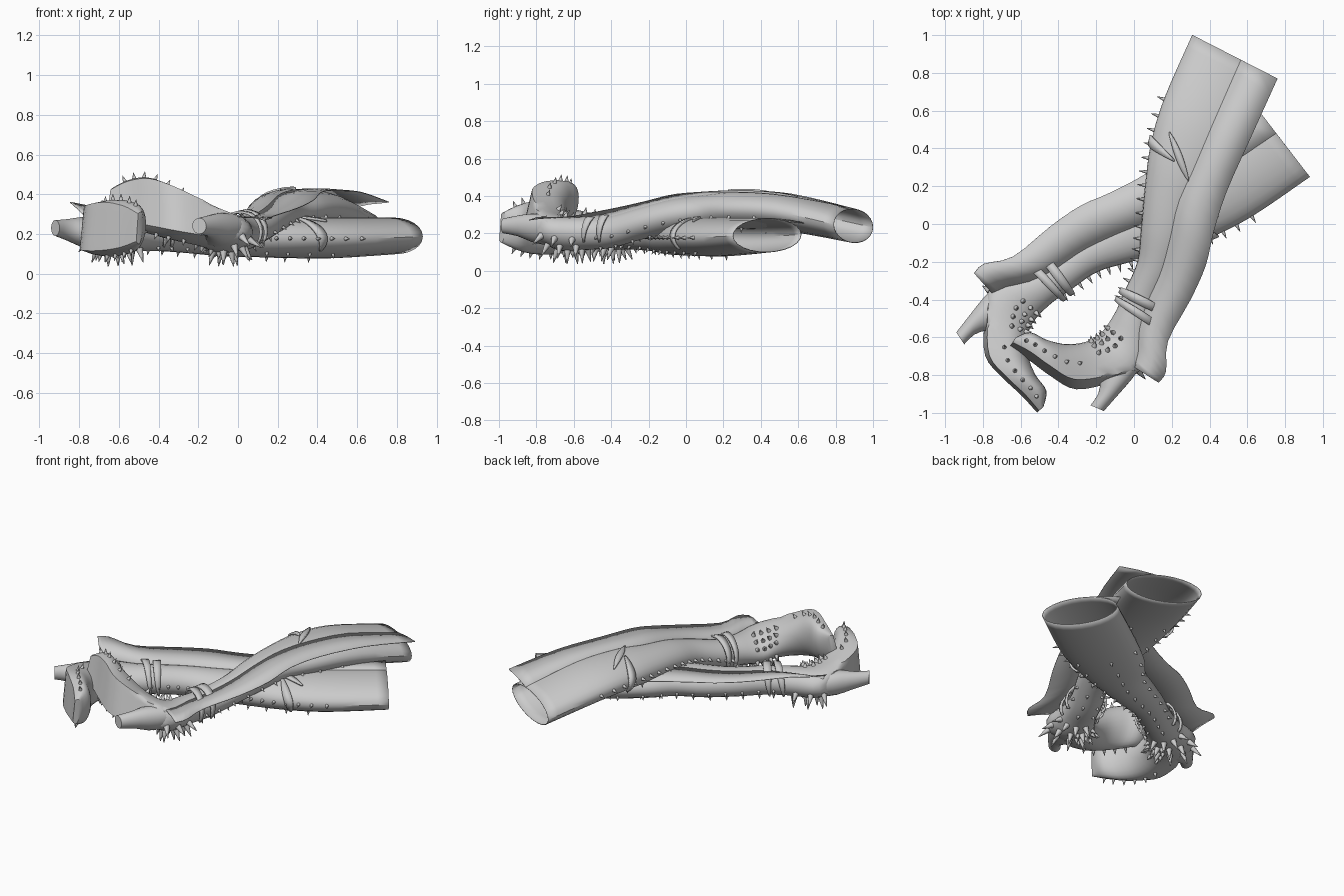
import bpy, bmesh, math
from mathutils import Vector, Matrix

if "Cube" in bpy.data.objects:
    bpy.data.objects.remove(bpy.data.objects["Cube"])

grey = bpy.data.materials.new("light_grey")
grey.use_nodes = True
grey.diffuse_color = (.6, .6, .6, 1)
grey.node_tree.nodes["Principled BSDF"].inputs["Base Color"].default_value = (.6, .6, .6, 1)

# Cross-sections, thigh to toe: shin x y, back x y, half height, z upper boot, z lower boot
LEG = [
    (.31, 1, .72, .79, .09, .24, .19),
    (.16, .66, .58, .47, .1, .31, .18),
    (.09, .42, .45, .21, .1, .325, .18),
    (.06, .2, .34, .06, .095, .315, .18),
    (.04, -.02, .28, -.1, .09, .295, .18),
    (.02, -.2, .21, -.27, .085, .255, .19),
    (-.05, -.36, .13, -.43, .085, .21, .2),
    (-.1, -.47, .08, -.58, .085, .2, .2),
    (-.17, -.57, .05, -.76, .09, .2, .2),
    (-.24, -.62, -.12, -.82, .1, .24, .21),
    (-.35, -.64, -.31, -.85, .13, .3, .22),
    (-.46, -.62, -.44, -.78, .14, .34, .23),
    (-.55, -.58, -.55, -.7, .12, .35, .23),
    (-.63, -.61, -.65, -.64, .08, .35, .23),
]
HEEL = [
    (-.2, -.76, .05, -.74, .08, .22, .2),
    (-.18, -.83, -.01, -.82, .075, .23, .21),
    (-.19, -.9, -.08, -.9, .055, .24, .22),
    (-.23, -.96, -.16, -.99, .04, .24, .23),
]
# Outer edge of the back flap: position along the leg, x, y, z upper, z lower
FLAP = [
    (0, .76, .77, .36, .25), (1, .62, .46, .41, .26), (2.1, .49, .17, .42, .27),
    (3.3, .42, -.05, .41, .28), (4.2, .38, -.22, .37, .29), (5.2, .3, -.4, .33, .3),
    (6.3, .18, -.62, .29, .32), (7.4, .17, -.78, .28, .35), (8.2, .13, -.84, .27, .36),
]


def blend(rows, t):
    """Smooth interpolation between table rows."""
    i = max(0, min(int(t), len(rows) - 2))
    f = t - i
    pick = [rows[max(0, min(j, len(rows) - 1))] for j in range(i - 1, i + 3)]
    return [b + .5 * f * (c - a + f * (2 * a - 5 * b + 4 * c - d + f * (3 * (b - c) + d - a)))
            for a, b, c, d in zip(*pick)]


class Boot:
    def __init__(self, name, lower, foot_roll):
        self.name, self.lower, self.foot_roll = name, lower, foot_roll

    def place(self, x, y, z):
        """The lower boot is a reflected copy in plan."""
        if not self.lower:
            return Vector((x, y, z))
        turn = math.radians(100.5)
        c, s = math.cos(turn), math.sin(turn)
        x, y = x - .03, y + .43
        return Vector((c * x + s * y - .425, s * x - c * y - .285, z))

    def point(self, t, degrees, rows=LEG, scale=1):
        ax, ay, bx, by, h, zu, zl = blend(rows, t)
        z = zl if self.lower else zu
        a, b = self.place(ax, ay, z), self.place(bx, by, z)
        ang = math.radians(degrees)
        c, s = math.cos(ang), math.sin(ang)
        roll = self.foot_roll
        if rows is LEG:
            # the roll grows towards the foot, whose sole is flat and sharp-edged
            roll *= max(.15, min(1, (t - 5) / 3))
            if c > 0:
                c = min(c / (1 - .5 * max(0, min(1, (t - 8) / 1.2))), 1)
        u, up = (b - a).normalized(), Vector((0, 0, 1))
        cr, sr = math.cos(roll), math.sin(roll)
        across, tall = u * cr + up * sr, up * cr - u * sr
        return (a + b) / 2 + scale * (across * c * (b - a).length / 2 + tall * s * h)

    def normal(self, t, deg):
        n = (self.point(t + .05, deg) - self.point(t - .05, deg)).cross(
            self.point(t, deg + 4) - self.point(t, deg - 4)).normalized()
        middle = (self.point(t, 0) + self.point(t, 180)) / 2
        return n if n.dot(self.point(t, deg) - middle) > 0 else -n


def finish(bm, name, thick=0, angle=35):
    bmesh.ops.recalc_face_normals(bm, faces=bm.faces)
    mesh = bpy.data.meshes.new(name)
    bm.to_mesh(mesh)
    bm.free()
    mesh.materials.append(grey)
    ob = bpy.data.objects.new(name, mesh)
    bpy.context.collection.objects.link(ob)
    bpy.ops.object.select_all(action='DESELECT')
    ob.select_set(True)
    bpy.context.view_layer.objects.active = ob
    bpy.ops.object.shade_smooth_by_angle(angle=math.radians(angle))
    if thick:
        mod = ob.modifiers.new("thickness", 'SOLIDIFY')
        mod.thickness = thick
        mod.offset = 0


def skin(bm, rings, closed=True):
    """Bridge rows of points with quads; returns the rows of vertices."""
    rows = [[bm.verts.new(p) for p in ring] for ring in rings]
    n = len(rows[0])
    for r, q in zip(rows, rows[1:]):
        for i in range(n if closed else n - 1):
            j = (i + 1) % n
            bm.faces.new((r[i], r[j], q[j], q[i]))
    return rows


def spike(bm, boot, t, deg, size, fat=.25):
    n = boot.normal(t, deg)
    at = boot.point(t, deg) + n * size * .42
    mat = Matrix.Translation(at) @ n.to_track_quat('Z', 'Y').to_matrix().to_4x4()
    bmesh.ops.create_cone(bm, cap_ends=True, segments=8, radius1=size * fat,
                          radius2=size * .03, depth=size, matrix=mat)


def strap(boot, name, start, end, first, final, width, scale):
    """Lens-shaped band lying over part of the leg, pointed at both ends."""
    bm = bmesh.new()
    rings = []
    for k in range(17):
        f = k / 16
        bulge = math.sin(math.pi * (.06 + .88 * f))
        t, deg = start + (end - start) * f, first + (final - first) * f
        rings.append([boot.point(t + side * width * bulge, deg, scale=scale)
                      for side in (-1, 1)])
    skin(bm, rings, closed=False)
    finish(bm, f"{boot.name}_{name}", .012)


def build(boot):
    around = range(0, 360, 15)

    # leg and foot, open at the thigh
    bm = bmesh.new()
    last = len(LEG) - 1
    rows = skin(bm, [[boot.point(k / 4, d) for d in around] for k in range(last * 4 + 1)])
    bm.faces.new(rows[-1])
    finish(bm, boot.name + "_leg_and_foot", .004)

    # tapered heel
    bm = bmesh.new()
    rows = skin(bm, [[boot.point(k / 2, d, HEEL) for d in around] for k in range(7)])
    bm.faces.new(rows[0])
    bm.faces.new(rows[-1])
    finish(bm, boot.name + "_heel")

    # loose flap along the back of the thigh and calf
    bm = bmesh.new()
    sheet = []
    steps = (len(FLAP) - 1) * 3
    for k in range(steps + 1):
        t, x, y, zu, zl = blend(FLAP, k / 3)
        inner = boot.point(t, 75 - 40 * (k / steps) ** 4, scale=1.02)
        outer = boot.place(x, y, zl if boot.lower else zu)
        sheet.append([inner, inner.lerp(outer, .5) + Vector((0, 0, .005)), outer])
    skin(bm, sheet, closed=False)
    finish(bm, boot.name + "_back_flap", .004)

    # pointed ankle straps, knee strap and its tail
    strap(boot, "upper_ankle_strap", 5.95, 6.2, 215, -35, .16, 1.25)
    strap(boot, "lower_ankle_strap", 6.3, 6.75, 215, -35, .16, 1.28)
    strap(boot, "knee_strap", 1.85, 2.05, 215, 105, .12, 1.06)
    strap(boot, "knee_strap_tail", 1.55, 2.3, 125, 75, .12, 1.07)

    # spikes on the shin and rows of studs along the underside
    bm = bmesh.new()
    for k in range(17):
        spike(bm, boot, 1 + k * .33, 180, .045)
    for k in range(10):
        for deg in (-25, -75, -130):
            spike(bm, boot, 1.4 + k * .55, deg, .03, .35)
    # long spikes around the back of the heel
    for t in (7.2, 7.7, 8.2):
        for deg in (-35, -65, -95, -125):
            spike(bm, boot, t, deg, .08)
    # studs on the instep
    for t in (7.7, 8.1, 8.5, 8.9):
        for deg in (98, 122, 146):
            spike(bm, boot, t, deg, .04, .38)
            spike(bm, boot, t, -deg - 15, .04, .38)
    # studs around the toe
    for k in range(6):
        for deg in (84, -84):
            spike(bm, boot, 9.7 + k * .5, deg, .036, .35)
    finish(bm, boot.name + "_spikes", angle=50)


build(Boot("upper_boot", False, .24))
build(Boot("lower_boot", True, .1))
